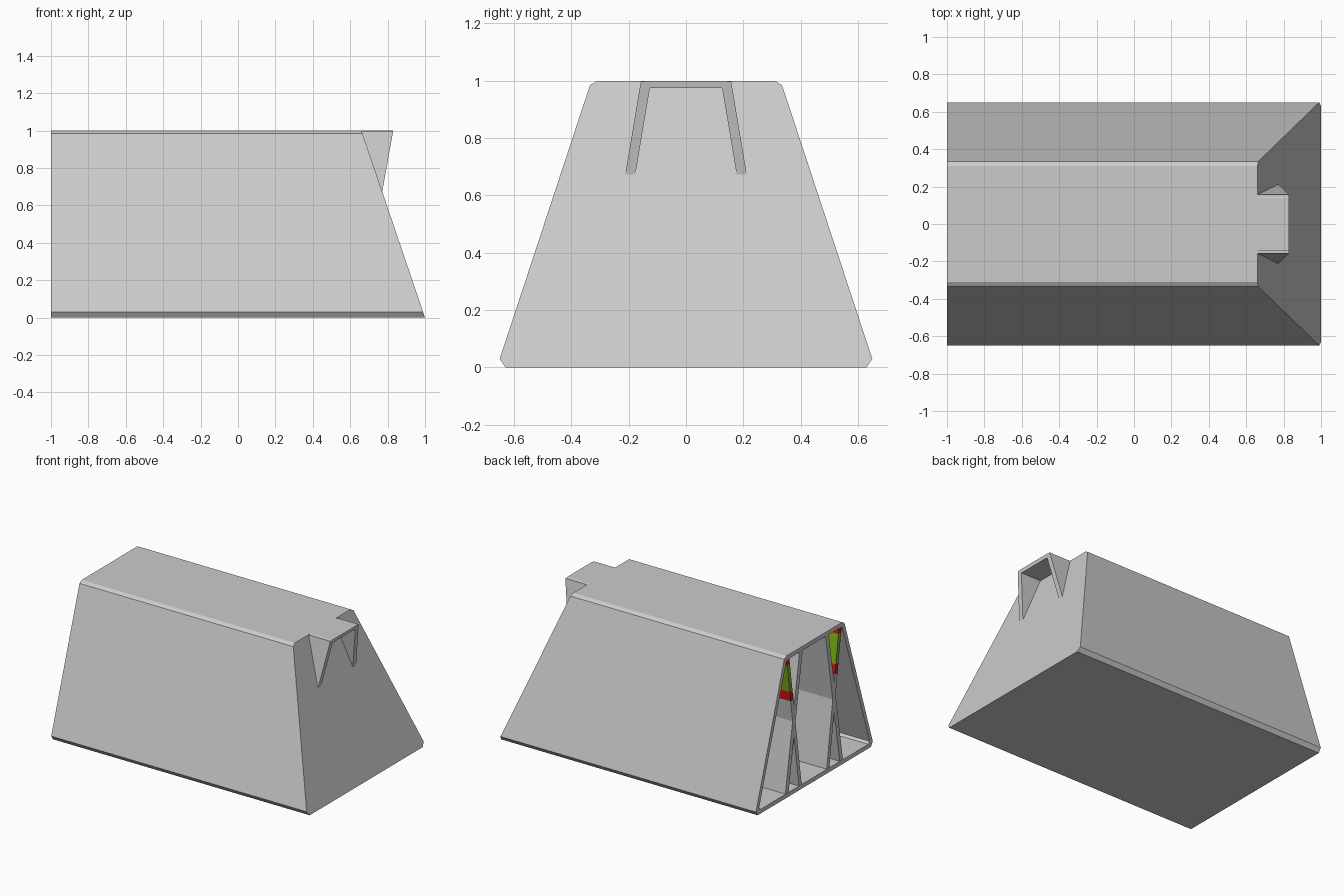
import bpy, bmesh

if "Cube" in bpy.data.objects:
    bpy.data.objects.remove(bpy.data.objects["Cube"])


def material(name, color):
    m = bpy.data.materials.new(name)
    m.diffuse_color = color
    m.use_nodes = True
    m.node_tree.nodes["Principled BSDF"].inputs["Base Color"].default_value = m.diffuse_color
    return m


RED = material("red", (0.7, 0.01, 0.01, 1))
GREEN = material("green", (0.2, 0.45, 0.01, 1))


def slope(z):
    return 1.0 - 0.34 * z


def finish(name, bm, mat=None):
    bmesh.ops.recalc_face_normals(bm, faces=bm.faces)
    me = bpy.data.meshes.new(name)
    bm.to_mesh(me)
    bm.free()
    ob = bpy.data.objects.new(name, me)
    bpy.context.collection.objects.link(ob)
    if mat:
        me.materials.append(mat)
    return ob


def bridge(bm, a, b):
    for i in range(len(a)):
        j = (i + 1) % len(a)
        bm.faces.new((a[i], a[j], b[j], b[i]))


def ring(bm, profile, x_of_z):
    return [bm.verts.new((x_of_z(z), y, z)) for y, z in profile]


def prism(name, profile, x0, x1, mat=None):
    """Extrude a y-z profile along x, front end following x1(z)."""
    bm = bmesh.new()
    a = ring(bm, profile, lambda z: x0)
    b = ring(bm, profile, x1)
    bridge(bm, a, b)
    bm.faces.new(a)
    bm.faces.new(b)
    return finish(name, bm, mat)


def mirrored(half):
    return half + [(-y, z) for y, z in reversed(half)]


# Hollow outer shell: sloping sides and front, open at the back end
outer = mirrored([(0.63, 0), (0.65, 0.03), (0.335, 0.985), (0.31, 1.0)])
inner = mirrored([(0.60, 0.03), (0.615, 0.045), (0.31, 0.965), (0.30, 0.97)])
bm = bmesh.new()
o0 = ring(bm, outer, lambda z: -1.0)
o1 = ring(bm, outer, slope)
i0 = ring(bm, inner, lambda z: -1.0)
i1 = ring(bm, inner, lambda z: slope(z) - 0.03)
bridge(bm, o0, o1)
bridge(bm, i0, i1)
bridge(bm, o0, i0)
bm.faces.new(o1)
bm.faces.new(i1)
finish("outer_shell", bm)


# Leaning slab between heights z0 and z1; y runs linearly from bottom to top
def leaning(name, s, bottom, top, thick, z0, z1, x1, mat=None):
    y = lambda z: bottom + (top - bottom) * z
    prism(name, [(s * y(z0), z0), (s * (y(z0) - thick), z0),
                 (s * (y(z1) - thick), z1), (s * y(z1), z1)], -0.998, x1, mat)


for s, side in ((1, "left"), (-1, "right")):
    # Inner walls leaning outwards at the foot, poking through the front
    leaning("long_wall_" + side, s, 0.325, 0.157, 0.035, 0.02, 0.998,
            lambda z: 0.83 - 0.18 * (1 - z))
    # Crossing walls leaning the other way, with coloured bands near the top
    for part, z0, z1, mat in (("base", 0.02, 0.66, None),
                              ("lower_red", 0.66, 0.73, RED),
                              ("green", 0.73, 0.93, GREEN),
                              ("upper_red", 0.93, 0.98, RED)):
        leaning("cross_wall_%s_%s" % (part, side), s, 0.165, 0.31, 0.03,
                z0, z1, lambda z: slope(z) - 0.02, mat)

# Small roof over the protruding wall ends
prism("front_hood", mirrored([(0.155, 0.975), (0.157, 0.99), (0.14, 1.0)]),
      0.655, lambda z: 0.83 - 0.18 * (1 - z))
